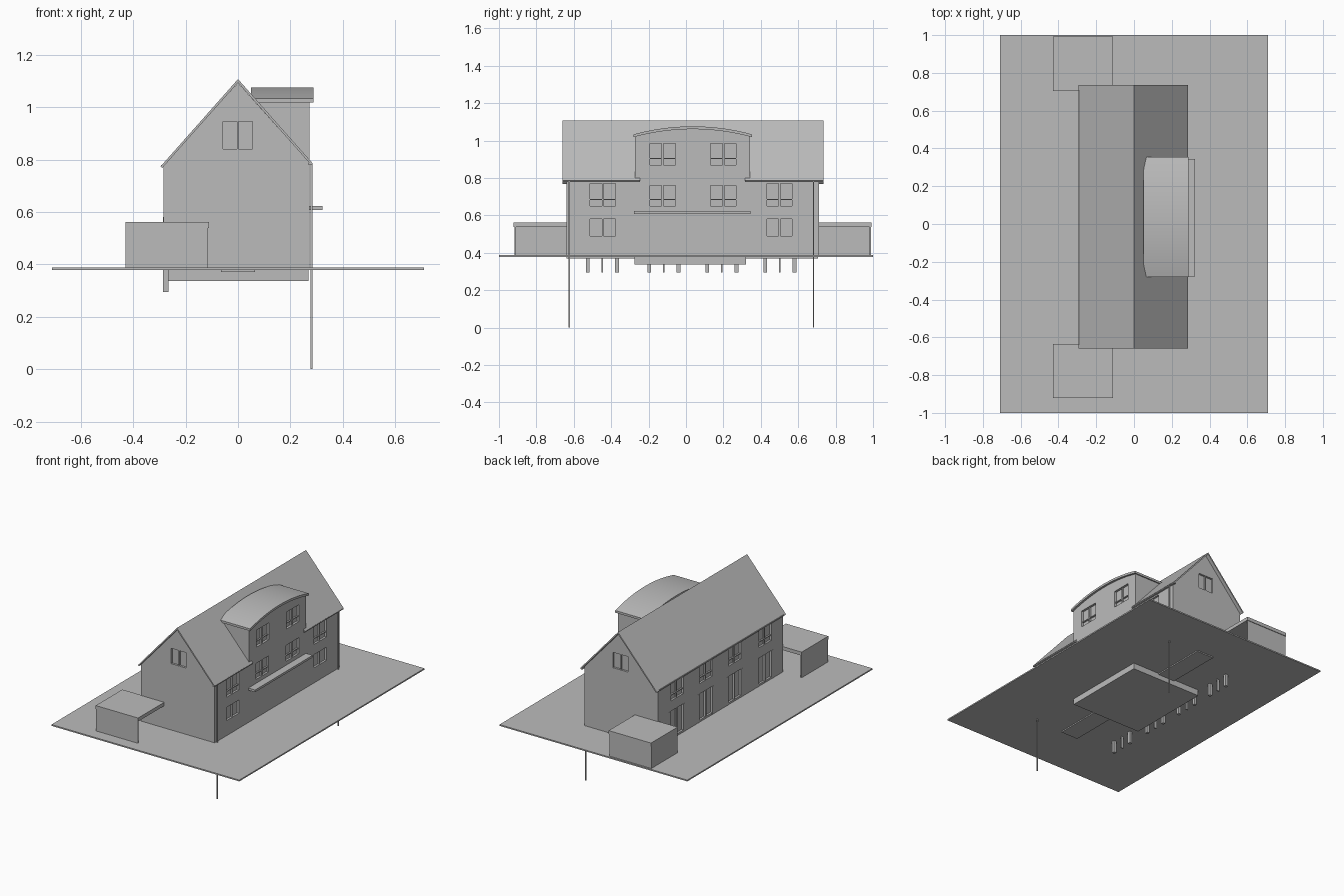
import bpy, bmesh, math

if "Cube" in bpy.data.objects:
    bpy.data.objects.remove(bpy.data.objects["Cube"], do_unlink=True)

grey = bpy.data.materials.new("plain_grey")
grey.use_nodes = True
colour = (0.5, 0.5, 0.5, 1)
grey.diffuse_color = colour
grey.node_tree.nodes["Principled BSDF"].inputs["Base Color"].default_value = colour

MID = 0.035          # the house is symmetric about this y
GROUND = 0.387
EAVE, RIDGE = 0.78, 1.107
WALL_L, WALL_R = -0.285, 0.272


def add_box(bm, x0, x1, y0, y1, z0, z1):
    verts = bmesh.ops.create_cube(bm, size=1)["verts"]
    for v in verts:
        v.co = (x0 if v.co.x < 0 else x1, y0 if v.co.y < 0 else y1, z0 if v.co.z < 0 else z1)


def finish(name, bm):
    bmesh.ops.recalc_face_normals(bm, faces=bm.faces)
    mesh = bpy.data.meshes.new(name)
    bm.to_mesh(mesh)
    bm.free()
    mesh.materials.append(grey)
    obj = bpy.data.objects.new(name, mesh)
    bpy.context.collection.objects.link(obj)
    return obj


def boxes(name, items):
    bm = bmesh.new()
    for item in items:
        add_box(bm, *item)
    return finish(name, bm)


def prism(name, profile, axis, start, end):
    """Extrude a 2D profile (horizontal, z) along x or y."""
    bm = bmesh.new()
    place = (lambda a, z: (a, start, z)) if axis == "y" else (lambda a, z: (start, a, z))
    face = bm.faces.new([bm.verts.new(place(a, z)) for a, z in profile])
    moved = bmesh.ops.extrude_face_region(bm, geom=[face])["geom"]
    shift = (0, end - start, 0) if axis == "y" else (end - start, 0, 0)
    bmesh.ops.translate(bm, vec=shift, verts=[g for g in moved if isinstance(g, bmesh.types.BMVert)])
    return finish(name, bm)


def arc(y0, y1, z_side, z_top, steps=24):
    half, rise, mid = (y1 - y0) / 2, z_top - z_side, (y0 + y1) / 2
    radius = (half * half + rise * rise) / (2 * rise)
    span = math.asin(half / radius)
    angles = [span * (2 * i / steps - 1) for i in range(steps + 1)]
    return [(mid + radius * math.sin(a), z_top - radius + radius * math.cos(a)) for a in angles]


# Ground plate, basement and floor strip
boxes("ground_plate", [(-0.71, 0.71, -1, 1, 0.378, GROUND)])
boxes("basement", [(-0.265, 0.27, -0.275, 0.32, 0.337, 0.38)])
boxes("floor_strip", [(-0.065, 0.065, -0.64, 0.705, 0.37, 0.38)])

# House body with gable ends
walls = prism("house_walls", [(WALL_L, 0.38), (WALL_R, 0.38), (WALL_R, EAVE + 0.008),
                              (0, RIDGE - 0.014), (WALL_L, EAVE - 0.002)], "y", -0.64, 0.71)

# Dormer block with arched top
D0, D1 = -0.272, 0.342
dormer = prism("dormer_walls", [(D0, 0.76)] + arc(D0, D1, 1.025, 1.067) [::1] + [(D1, 0.76)],
               "x", 0.07, WALL_R + 0.0015)

# Window openings: shallow recesses in the walls, with a frame in each
DEPTH = 0.014
wall_cuts, dormer_cuts, frames = [], [], []


def side_window(cuts, side, y, z0, z1, rail=None, width=0.136):
    wall = WALL_R if side > 0 else WALL_L
    lo, hi = sorted((wall - side * DEPTH, wall + side * 0.02))
    cuts.append((lo, hi, y - width / 2, y + width / 2, z0, z1))
    lo, hi = sorted((wall - side * DEPTH, wall - side * 0.004))
    frames.append((lo, hi, y - 0.005, y + 0.005, z0, z1))
    if rail:
        frames.append((lo, hi, y - width / 2, y + width / 2, rail - 0.003, rail + 0.003))


for y in (-0.445, 0.5):
    side_window(wall_cuts, 1, y, 0.49, 0.58)
for y in (-0.445, -0.125, 0.2, 0.5):
    side_window(wall_cuts, 1, y, 0.65, 0.77, 0.685)
for y in (-0.125, 0.2):
    side_window(dormer_cuts, 1, y, 0.87, 0.985, 0.905)

# Rear side: upper windows over tall doors whose jambs run below ground
jambs = []
for y in (-0.447, -0.118, 0.192, 0.502):
    side_window(wall_cuts, -1, y, 0.65, 0.77, 0.685)
    side_window(wall_cuts, -1, y, 0.4, 0.58, width=0.15)
    for offset, half in ((-0.078, 0.01), (0, 0.004), (0.078, 0.01)):
        jambs.append((-0.286, -0.266, y + offset - half, y + offset + half, 0.295, 0.58))
boxes("door_jambs", jambs)

# Gable windows, one pair on each end
for wall, side in ((-0.64, -1), (0.71, 1)):
    lo, hi = sorted((wall - side * DEPTH, wall + side * 0.02))
    wall_cuts.append((-0.058, 0.056, lo, hi, 0.84, 0.945))
    lo, hi = sorted((wall - side * DEPTH, wall - side * 0.003))
    frames.append((-0.004, 0.002, lo, hi, 0.84, 0.945))
boxes("window_frames", frames)

for target, cuts in ((walls, wall_cuts), (dormer, dormer_cuts)):
    cutter = boxes(target.name + "_cutter", cuts)
    cutter.hide_render = True
    cutter.hide_set(True)
    mod = target.modifiers.new("openings", "BOOLEAN")
    mod.operation, mod.solver, mod.object = "DIFFERENCE", "EXACT", cutter


# Roof: thin slabs, the right slope notched around the dormer
def roof_slab(name, x_end, y0, y1):
    side = math.copysign(1, x_end)
    slope = (RIDGE - EAVE) / 0.29
    z_end = RIDGE - slope * abs(x_end)
    prism(name, [(0, RIDGE), (x_end, z_end), (x_end - side * 0.006, z_end - 0.006), (0, RIDGE - 0.013)],
          "y", y0, y1)


roof_slab("roof_left", -0.295, -0.66, 0.735)
roof_slab("roof_right_front", 0.285, -0.66, -0.245)
roof_slab("roof_right_middle", 0.1, -0.245, 0.315)
roof_slab("roof_right_back", 0.285, 0.315, 0.735)

# Arched dormer roof
R0, R1 = -0.281, 0.354
cap = prism("dormer_roof", arc(R0, R1, 1.033, 1.076) + arc(R0, R1, 1.018, 1.061)[::-1], "x", 0.05, 0.288)
bpy.context.view_layer.objects.active = cap
cap.select_set(True)
bpy.ops.object.shade_smooth_by_angle(angle=math.radians(30))
cap.select_set(False)

# Entrance canopy, gutters and downpipes
boxes("canopy", [(0.26, 0.323, -0.277, 0.345, 0.608, 0.623)])
boxes("gutters", [(0.27, 0.284, -0.66, -0.245, 0.779, 0.787), (0.27, 0.284, 0.315, 0.735, 0.779, 0.787),
                  (-0.293, -0.283, -0.64, 0.71, 0.772, 0.78)])
boxes("downpipes", [(0.277, 0.284, y - 0.0035, y + 0.0035, 0, EAVE) for y in (-0.624, 0.682)])

# Garages at both ends: thin walls, open towards the right, with a deeper roof edge
for name, s in (("front_garage", -1), ("back_garage", 1)):
    parts = []
    for x0, x1, d0, d1, z0, z1 in ((-0.43, -0.422, 0.67, 0.953, 0.38, 0.54),
                                   (-0.43, -0.115, 0.945, 0.953, 0.38, 0.54),
                                   (-0.43, -0.11, 0.67, 0.957, 0.538, 0.562)):
        ya, yb = sorted((MID + s * d0, MID + s * d1))
        parts.append((x0, x1, ya, yb, z0, z1))
    boxes(name, parts)
